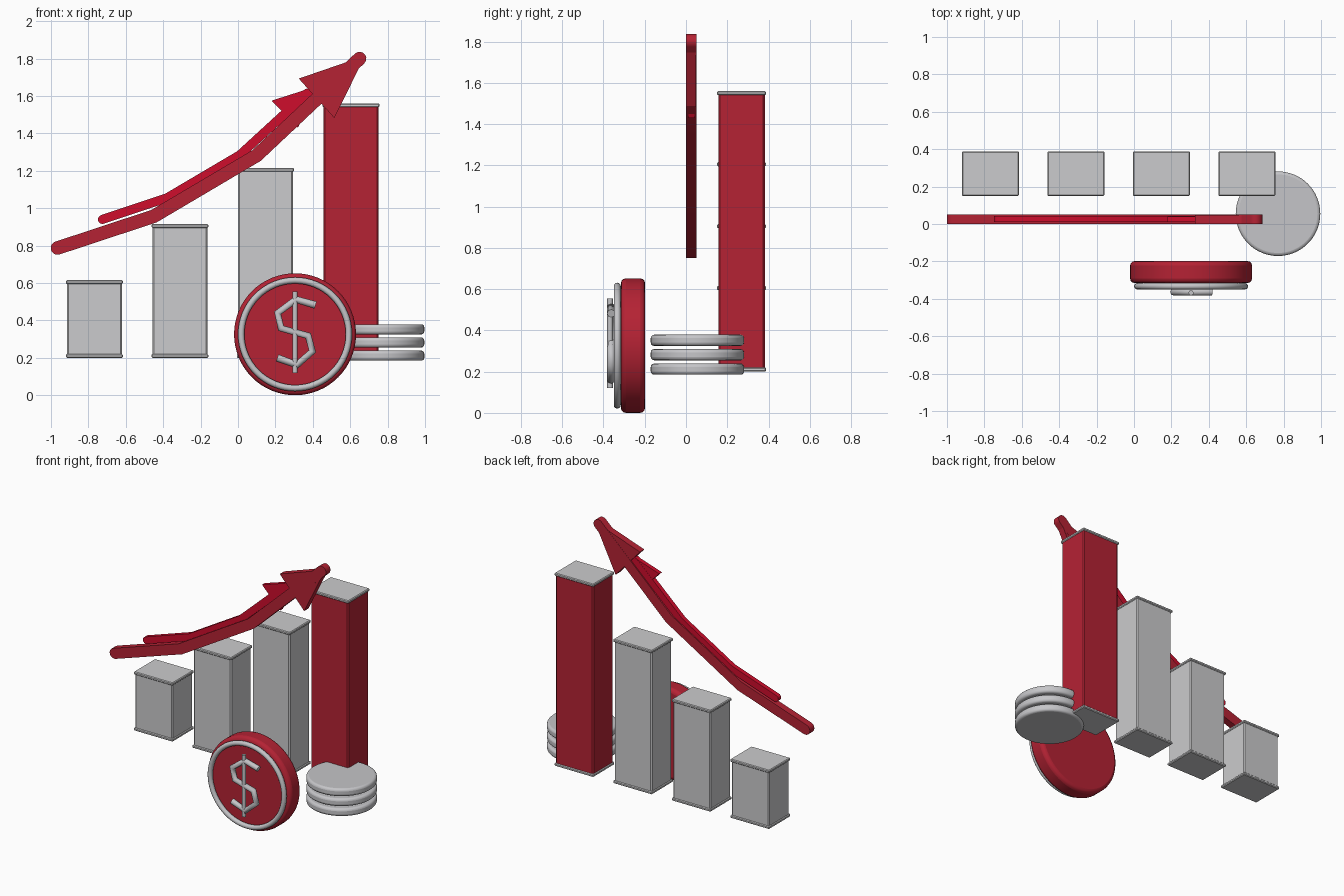
import bpy, bmesh, math
from mathutils import Vector

if "Cube" in bpy.data.objects:
    bpy.data.objects.remove(bpy.data.objects["Cube"])


def material(name, rgb):
    m = bpy.data.materials.new(name)
    m.diffuse_color = (*rgb, 1)
    m.use_nodes = True
    m.node_tree.nodes["Principled BSDF"].inputs["Base Color"].default_value = m.diffuse_color
    return m


RED = material("deep red", (0.46, 0.016, 0.034))
BRIGHT = material("bright red", (0.62, 0.004, 0.025))
GREY = material("light grey", (0.60, 0.60, 0.61))
SILVER = material("silver", (0.56, 0.56, 0.58))


def finish(o, name, mat, bevel=0, segments=2, smooth=True):
    o.name = name
    o.data.materials.clear()
    o.data.materials.append(mat)
    if bevel:
        b = o.modifiers.new("bevel", "BEVEL")
        b.width, b.segments = bevel, segments
        b.limit_method = "ANGLE"
    if smooth:
        bpy.ops.object.select_all(action="DESELECT")
        o.select_set(True)
        bpy.context.view_layer.objects.active = o
        bpy.ops.object.shade_smooth_by_angle(angle=math.radians(35))
    return o


def box(name, lo, hi, mat, bevel=0):
    lo, hi = Vector(lo), Vector(hi)
    bpy.ops.mesh.primitive_cube_add(size=1, location=(lo + hi) / 2)
    o = bpy.context.object
    o.scale = hi - lo
    bpy.ops.object.transform_apply(location=False, scale=True)
    return finish(o, name, mat, bevel, 1, False)


def disc(name, loc, r, depth, mat, bevel, upright=False):
    bpy.ops.mesh.primitive_cylinder_add(vertices=64, radius=r, depth=depth, location=loc,
                                        rotation=(math.pi / 2 if upright else 0, 0, 0))
    return finish(bpy.context.object, name, mat, bevel, 3)


def plate(name, outline, y0, y1, mat):
    """Extrude an x-z outline from y0 to y1."""
    bm = bmesh.new()
    face = bm.faces.new([bm.verts.new((x, y0, z)) for x, z in outline])
    ext = bmesh.ops.extrude_face_region(bm, geom=[face])
    bmesh.ops.translate(bm, vec=(0, y1 - y0, 0),
                        verts=[v for v in ext["geom"] if isinstance(v, bmesh.types.BMVert)])
    bmesh.ops.recalc_face_normals(bm, faces=bm.faces)
    me = bpy.data.meshes.new(name)
    bm.to_mesh(me)
    bm.free()
    o = bpy.data.objects.new(name, me)
    bpy.context.collection.objects.link(o)
    return finish(o, name, mat)


def ribbon(path, r):
    """Outline of a mitred stroke with round ends."""
    p = [Vector(q) for q in path]
    d = [(b - a).normalized() for a, b in zip(p, p[1:])]

    def cap(c, v):
        a = math.atan2(v.y, v.x)
        return [c + r * Vector((math.cos(a + t), math.sin(a + t)))
                for t in (math.pi * (i / 10 - 0.5) for i in range(11))]

    left, right = [], []
    for i in range(1, len(p) - 1):
        t = (d[i - 1] + d[i]).normalized()
        n = Vector((-t.y, t.x)) * (r / t.dot(d[i]))
        left.append(p[i] + n)
        right.append(p[i] - n)
    return cap(p[0], -d[0]) + right + cap(p[-1], d[-1]) + left[::-1]


def tube(name, points, y, r, mat):
    cu = bpy.data.curves.new(name, "CURVE")
    cu.dimensions = "3D"
    cu.bevel_depth, cu.bevel_resolution, cu.use_fill_caps = r, 2, True
    s = cu.splines.new("POLY")
    s.points.add(len(points) - 1)
    for q, (x, z) in zip(s.points, points):
        q.co = (x, y, z, 1)
    o = bpy.data.objects.new(name, cu)
    bpy.context.collection.objects.link(o)
    cu.materials.append(mat)
    return o


# Chart bars with thin end plates
for i, top in enumerate((0.615, 0.915, 1.215, 1.56)):
    x0 = -0.92 + 0.457 * i
    x1 = x0 + 0.305
    box(f"bar_{i + 1}", (x0 + 0.006, 0.157, 0.21), (x1 - 0.006, 0.382, top - 0.01),
        RED if i == 3 else GREY, 0.008)
    for label, z in (("base", 0.2), ("cap", top - 0.02)):
        box(f"bar_{i + 1}_{label}", (x0, 0.15, z), (x1, 0.388, z + 0.02), GREY, 0.005)

# Main rising arrow
plate("arrow_shaft", ribbon([(-0.965, 0.787), (-0.45, 0.957), (0.10, 1.282), (0.65, 1.80)], 0.036),
      0.0, 0.05, RED)
plate("arrow_head", [(0.325, 1.693), (0.515, 1.482), (0.672, 1.80), (0.65, 1.805)], 0.001, 0.049, RED)

# Thinner brighter arrow behind it
plate("second_arrow_shaft",
      ribbon([(-0.725, 0.94), (-0.38, 1.055), (0.01, 1.285), (0.37, 1.615)], 0.024),
      0.01, 0.042, BRIGHT)
plate("second_arrow_head", [(0.18, 1.575), (0.32, 1.43), (0.43, 1.655)], 0.011, 0.041, BRIGHT)

# Standing coin with raised rim
CX, CZ = 0.305, 0.326
disc("large_coin", (CX, -0.257, CZ), 0.326, 0.118, RED, 0.025, True)
bpy.ops.mesh.primitive_torus_add(location=(CX, -0.333, CZ), rotation=(math.pi / 2, 0, 0),
                                 major_radius=0.288, minor_radius=0.017,
                                 major_segments=64, minor_segments=12)
finish(bpy.context.object, "coin_rim", SILVER)

# Currency emblem made of bent rods
tube("coin_emblem_curve",
     [(0.415, 0.482), (0.31, 0.512), (0.212, 0.44), (0.23, 0.358), (0.375, 0.318),
      (0.398, 0.235), (0.315, 0.162), (0.21, 0.2)], -0.363, 0.02, SILVER)
tube("coin_emblem_rod", [(CX, 0.12), (CX, 0.555)], -0.368, 0.014, SILVER)

# Stack of flat coins
for i in range(3):
    disc(f"stack_coin_{i + 1}", (0.77, 0.055, 0.212 + 0.07 * i), 0.226, 0.054, SILVER, 0.016)
